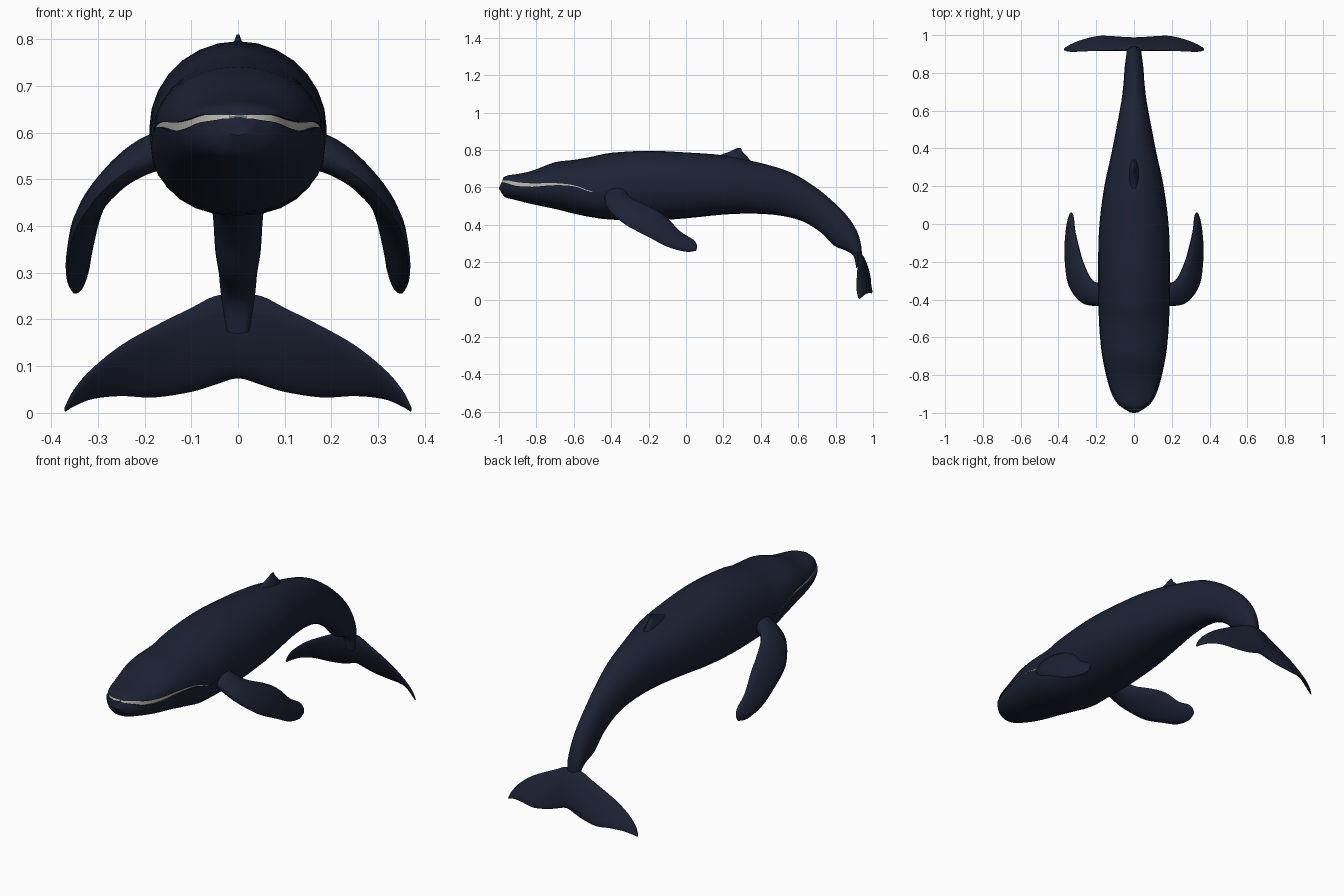
import bpy, bmesh, math
from mathutils import Vector

if "Cube" in bpy.data.objects:
    bpy.data.objects.remove(bpy.data.objects["Cube"])


def material(name, color):
    m = bpy.data.materials.new(name)
    m.diffuse_color = (*color, 1)
    m.use_nodes = True
    m.node_tree.nodes["Principled BSDF"].inputs["Base Color"].default_value = m.diffuse_color
    return m


SKIN = material("dark_skin", (0.012, 0.016, 0.035))
BALEEN = material("pale_baleen", (0.5, 0.49, 0.44))


def resample(rows, steps):
    """Catmull-Rom interpolation through rows of numbers."""
    out, n = [], len(rows)
    for i in range(n - 1):
        p0, p1, p2, p3 = rows[max(i - 1, 0)], rows[i], rows[i + 1], rows[min(i + 2, n - 1)]
        for k in range(steps):
            t = k / steps
            out.append([0.5 * (2 * b + (c - a) * t + (2 * a - 5 * b + 4 * c - d) * t * t
                               + (3 * b - a - 3 * c + d) * t ** 3)
                        for a, b, c, d in zip(p0, p1, p2, p3)])
    return out + [list(rows[-1])]


def loft(name, rings, mat, mirror=False):
    """Skin closed rings into a capped, smooth-shaded object."""
    bm = bmesh.new()
    vs = [[bm.verts.new(p) for p in r] for r in rings]
    n = len(vs[0])
    for a, b in zip(vs, vs[1:]):
        for i in range(n):
            j = (i + 1) % n
            bm.faces.new((a[i], a[j], b[j], b[i]))
    bm.faces.new(vs[0])
    bm.faces.new(vs[-1])
    bmesh.ops.remove_doubles(bm, verts=bm.verts, dist=1e-5)
    bmesh.ops.recalc_face_normals(bm, faces=bm.faces)
    me = bpy.data.meshes.new(name)
    bm.to_mesh(me)
    bm.free()
    me.materials.append(mat)
    ob = bpy.data.objects.new(name, me)
    bpy.context.collection.objects.link(ob)
    bpy.ops.object.select_all(action='DESELECT')
    ob.select_set(True)
    bpy.context.view_layer.objects.active = ob
    bpy.ops.object.shade_smooth_by_angle(angle=math.radians(45))
    if mirror:
        ob.modifiers.new("mirror", 'MIRROR').use_bisect_axis[0] = False
    return ob


def blade(rows, steps, sides=14):
    """Rings for a fin: each row is leading xyz, trailing xyz, thickness."""
    rows = resample(rows, steps)
    lead = [Vector(r[0:3]) for r in rows]
    trail = [Vector(r[3:6]) for r in rows]
    mid = [(a + b) / 2 for a, b in zip(lead, trail)]
    rings = []
    for i, r in enumerate(rows):
        half = (lead[i] - trail[i]) / 2
        span = mid[min(i + 1, len(mid) - 1)] - mid[max(i - 1, 0)]
        nrm = half.cross(span).normalized() * r[6] / 2
        angles = [2 * math.pi * k / sides for k in range(sides)]
        rings.append([mid[i] + half * math.cos(a) + nrm * math.sin(a) for a in angles])
    return rings


# Body stations: top y, top z, bottom y, bottom z, half width, mouth height share, mouth gap
stations = resample([
    (-0.975, 0.655, -1.0, 0.595, 0.03, 0.65, 0.008),
    (-0.95, 0.665, -0.97, 0.55, 0.075, 0.70, 0.016),
    (-0.9, 0.672, -0.92, 0.535, 0.108, 0.61, 0.02),
    (-0.82, 0.69, -0.82, 0.51, 0.138, 0.57, 0.018),
    (-0.7, 0.735, -0.7, 0.485, 0.165, 0.53, 0.011),
    (-0.6, 0.747, -0.6, 0.46, 0.178, 0.52, 0.006),
    (-0.5, 0.765, -0.5, 0.44, 0.185, 0.42, 0.004),
    (-0.4, 0.785, -0.4, 0.428, 0.188, 0.46, 0),
    (-0.2, 0.796, -0.2, 0.422, 0.19, 0.5, 0),
    (0, 0.787, 0, 0.435, 0.183, 0.5, 0),
    (0.2, 0.772, 0.2, 0.455, 0.157, 0.5, 0),
    (0.38, 0.735, 0.36, 0.46, 0.12, 0.5, 0),
    (0.55, 0.685, 0.5, 0.45, 0.09, 0.5, 0),
    (0.68, 0.61, 0.62, 0.42, 0.067, 0.5, 0),
    (0.78, 0.53, 0.72, 0.36, 0.055, 0.5, 0),
    (0.86, 0.45, 0.79, 0.29, 0.05, 0.5, 0),
    (0.915, 0.365, 0.855, 0.262, 0.042, 0.5, 0),
    (0.938, 0.28, 0.895, 0.235, 0.037, 0.5, 0),
    (0.942, 0.19, 0.91, 0.17, 0.025, 0.5, 0)], 3)


def frame(s):
    """Mouth point, top point and bottom point of a station."""
    top, bot = Vector((0, s[0], s[1])), Vector((0, s[2], s[3]))
    return bot.lerp(top, s[5]), top, bot


def body_ring(s, n=14):
    mid, top, bot = frame(s)
    w, gap = s[4], max(s[6], 0)
    axis = (top - bot).normalized() * gap / 2
    depth = min(gap * 1.5, w * 0.4)
    side = lambda x, p: Vector((x, p.y, p.z))
    ring = []
    for sign, end, power, wide in ((1, top, 1, w), (-1, bot, 0.88, w + gap * 0.3)):
        lip = mid + axis * sign
        ring.append(side(sign * (w - depth), lip))
        for k in range(n + 1):
            t = math.pi * k / n
            x = math.copysign(abs(math.cos(t)) ** power, math.cos(t)) * wide * sign
            ring.append(side(x, lip.lerp(end, max(math.sin(t), 0) ** power)))
        ring.append(side(-sign * (w - depth), lip))
    return ring


loft("body", [body_ring(s) for s in stations], SKIN)

# Baleen band running round the mouth from corner to corner
jaw = [s for s in stations if s[0] < -0.48]
path = [(1, s) for s in reversed(jaw)] + [(-1, s) for s in jaw]
band = []
for sign, s in path:
    m, top, bot = frame(s)
    up = (top - bot).normalized() * s[6] * 0.6
    outer, inner = s[4] - s[6] * 0.35, s[4] - s[6] * 1.6
    band.append([Vector((sign * x, m.y, m.z)) + up * d
                 for x, d in ((outer, 1), (outer, -1), (inner, -1), (inner, 1))])
loft("baleen", band, BALEEN)

# Swept-back flippers
loft("flippers", blade([
    (0.14, -0.43, 0.565, 0.14, -0.30, 0.57, 0.09),
    (0.20, -0.435, 0.54, 0.195, -0.31, 0.56, 0.075),
    (0.28, -0.415, 0.485, 0.235, -0.28, 0.535, 0.06),
    (0.342, -0.33, 0.405, 0.275, -0.19, 0.495, 0.05),
    (0.362, -0.2, 0.335, 0.297, -0.11, 0.445, 0.042),
    (0.363, -0.1, 0.283, 0.315, -0.03, 0.365, 0.034),
    (0.352, 0.0, 0.256, 0.322, 0.04, 0.32, 0.024),
    (0.338, 0.055, 0.262, 0.33, 0.06, 0.29, 0.01)], 4), SKIN, mirror=True)

# Tail flukes: x, leading y z, trailing y z, thickness
half = [(0, 0.925, 0.255, 0.982, 0.074, 0.045),
        (0.05, 0.92, 0.25, 0.985, 0.06, 0.042),
        (0.1, 0.92, 0.225, 0.99, 0.045, 0.036),
        (0.18, 0.918, 0.185, 0.995, 0.033, 0.028),
        (0.25, 0.915, 0.145, 0.982, 0.036, 0.022),
        (0.31, 0.912, 0.097, 0.962, 0.03, 0.018),
        (0.35, 0.913, 0.05, 0.942, 0.015, 0.013),
        (0.37, 0.92, 0.012, 0.928, 0.003, 0.005)]
full = [(-h[0], *h[1:]) for h in reversed(half[1:])] + half
loft("tail_flukes", blade([(x, a, b, x, c, d, t) for x, a, b, c, d, t in full], 4), SKIN)

# Small hooked dorsal fin: z, front y, back y, thickness
loft("dorsal_fin", blade([(0, a, z, 0, b, z, t) for z, a, b, t in (
    (0.735, 0.1, 0.35, 0.07), (0.772, 0.18, 0.322, 0.04),
    (0.79, 0.23, 0.303, 0.022), (0.81, 0.272, 0.293, 0.006))], 3), SKIN)
